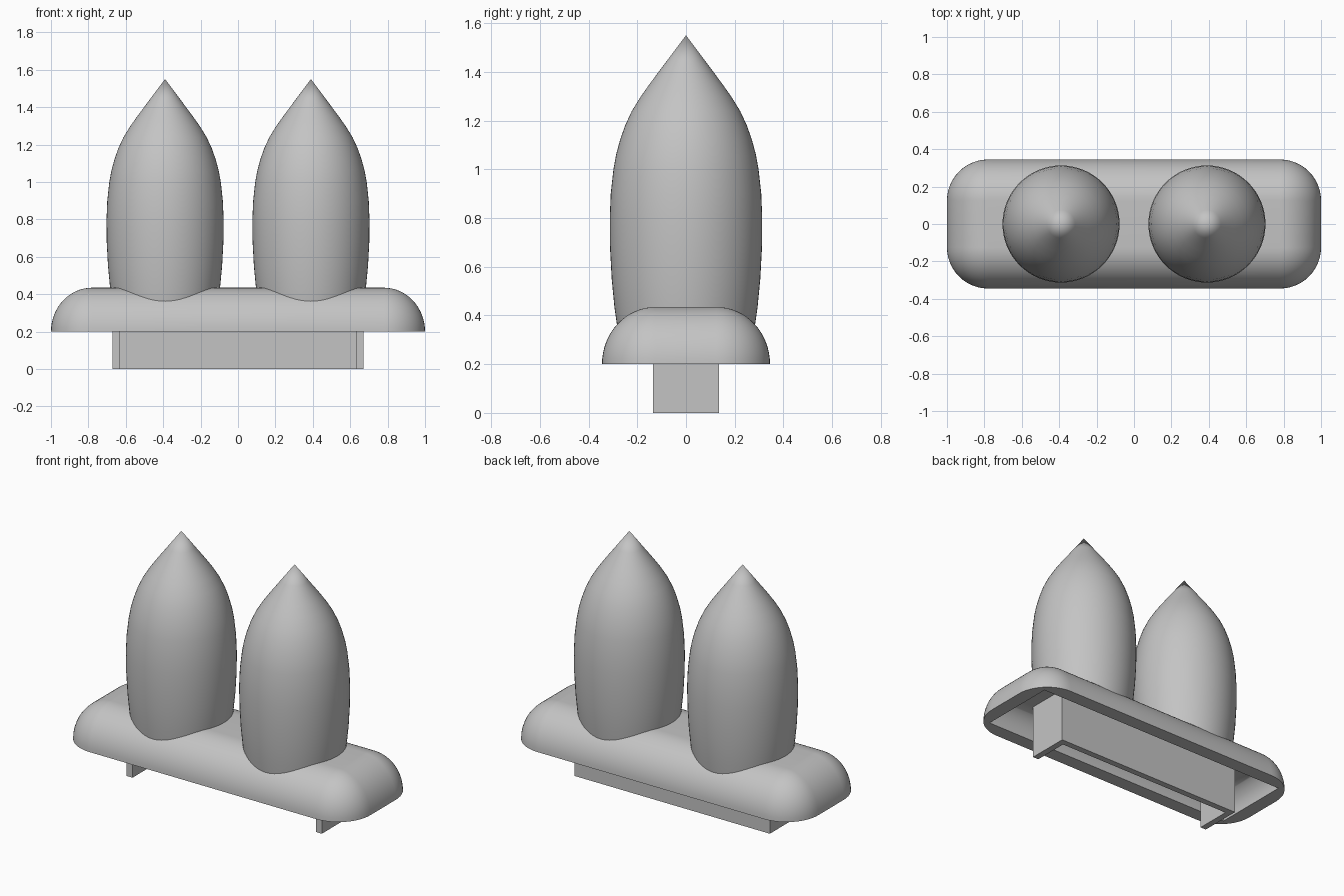
import bpy
import bmesh
from math import sin, cos, pi

cube = bpy.data.objects.get("Cube")
if cube:
    bpy.data.objects.remove(cube, do_unlink=True)

GREY = (0.55, 0.55, 0.55, 1.0)
mat = bpy.data.materials.new("light grey")
mat.use_nodes = True
mat.diffuse_color = GREY
mat.node_tree.nodes["Principled BSDF"].inputs["Base Color"].default_value = GREY


def finish(name, bm, smooth=True):
    bmesh.ops.remove_doubles(bm, verts=bm.verts, dist=0.0005)
    bmesh.ops.recalc_face_normals(bm, faces=bm.faces)
    mesh = bpy.data.meshes.new(name)
    bm.to_mesh(mesh)
    bm.free()
    mesh.materials.append(mat)
    obj = bpy.data.objects.new(name, mesh)
    bpy.context.collection.objects.link(obj)
    if smooth:
        bpy.ops.object.select_all(action='DESELECT')
        obj.select_set(True)
        bpy.context.view_layer.objects.active = obj
        bpy.ops.object.shade_smooth_by_angle(angle=pi / 5)
    return obj


def bridge(bm, a, b):
    n = len(a)
    for i in range(n):
        bm.faces.new((a[i], a[(i + 1) % n], b[(i + 1) % n], b[i]))


def rounded_ring(bm, hx, hy, r, z, steps=12):
    """Horizontal rounded rectangle; hx, hy locate the corner centres."""
    ring = []
    for q, (sx, sy) in enumerate(((1, 1), (-1, 1), (-1, -1), (1, -1))):
        for k in range(steps + 1):
            a = (q + k / steps) * pi / 2
            ring.append(bm.verts.new((sx * hx + r * cos(a), sy * hy + r * sin(a), z)))
    return ring


# Base shell: domed outside, square-cornered hollow underneath
FLOOR, STEPS = 0.2, 16
bm = bmesh.new()
rings = []
for i in range(STEPS + 1):
    t = pi / 2 * (1 - i / STEPS)
    d = 0.125 * (1 - cos(t))
    rings.append(rounded_ring(bm, 0.91 - d, 0.255 - d, 0, FLOOR + 0.145 * sin(t)))
for i in range(STEPS + 1):
    t = pi / 2 * i / STEPS
    rings.append(rounded_ring(bm, 0.78, 0.125, 0.22 * cos(t), FLOOR + 0.235 * sin(t)))
for lower, upper in zip(rings, rings[1:]):
    bridge(bm, lower, upper)
bm.faces.new(rings[0])
bm.faces.new(rings[-1])
finish("base_shell", bm)

# Two pointed bullet-shaped spires: (radius, height) profile turned about z
PROFILE = [(0.282, 0.35), (0.294, 0.435), (0.305, 0.55), (0.312, 0.68), (0.313, 0.8),
           (0.309, 0.9), (0.298, 1.0), (0.287, 1.06), (0.271, 1.12), (0.25, 1.18),
           (0.222, 1.24), (0.185, 1.3), (0.146, 1.355), (0.075, 1.45), (0, 1.55)]
SIDES = 64
for side, x in (("left", 0.39), ("right", -0.39)):
    bm = bmesh.new()
    turns = [[bm.verts.new((x + r * cos(2 * pi * k / SIDES), r * sin(2 * pi * k / SIDES), z))
              for k in range(SIDES)] for r, z in PROFILE[:-1]]
    for lower, upper in zip(turns, turns[1:]):
        bridge(bm, lower, upper)
    bm.faces.new(turns[0])
    tip = bm.verts.new((x, 0, PROFILE[-1][1]))
    for k in range(SIDES):
        bm.faces.new((turns[-1][k], turns[-1][(k + 1) % SIDES], tip))
    finish(side + "_spire", bm)

# Mounting bracket: a U in plan, open to the front, reaching the hollow's ceiling
X, Y, WALL, TOP = 0.672, 0.135, 0.04, 0.348
outline = [(-X, -Y), (-X + WALL, -Y), (-X + WALL, Y - WALL), (X - WALL, Y - WALL),
           (X - WALL, -Y), (X, -Y), (X, Y), (-X, Y)]
bm = bmesh.new()
bottom = [bm.verts.new((x, y, 0)) for x, y in outline]
top = [bm.verts.new((x, y, TOP)) for x, y in outline]
bridge(bm, bottom, top)
bm.faces.new(bottom)
bm.faces.new(top)
finish("mounting_bracket", bm, smooth=False)
